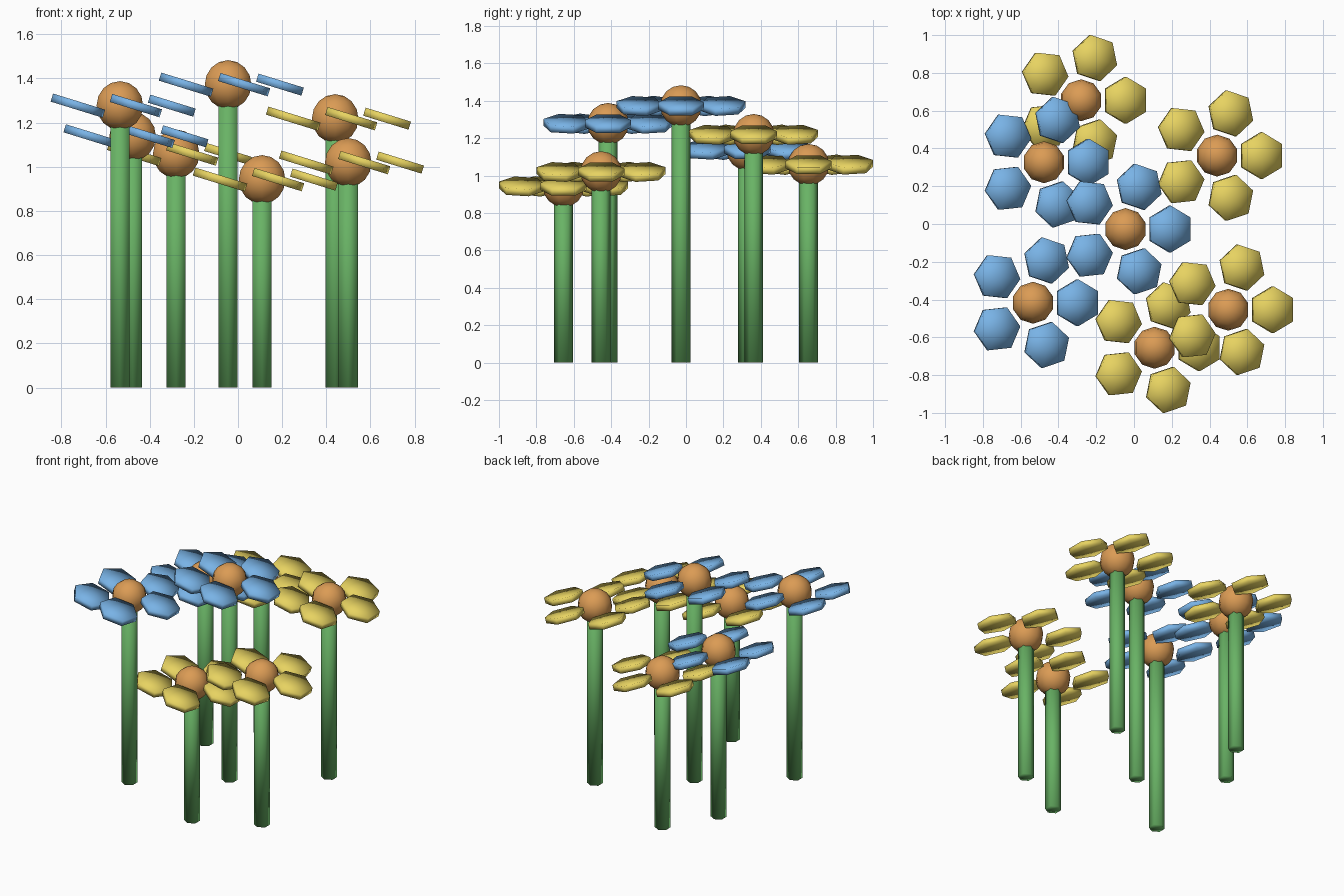
import bpy, bmesh, math
from mathutils import Matrix, Vector

if "Cube" in bpy.data.objects:
    bpy.data.objects.remove(bpy.data.objects["Cube"])

HEAD_R, STEM_R = 0.111, 0.05
PETAL_R, PETAL_T, PETAL_DIST, TILT = 0.124, 0.038, 0.235, 0.3


def material(name, rgb):
    m = bpy.data.materials.new(name)
    m.diffuse_color = (*rgb, 1)
    m.use_nodes = True
    m.node_tree.nodes["Principled BSDF"].inputs["Base Color"].default_value = m.diffuse_color
    return m


GREEN = material("stem_green", (0.14, 0.45, 0.13))
ORANGE = material("centre_orange", (0.71, 0.33, 0.09))
BLUE = material("petal_blue", (0.19, 0.45, 0.79))
YELLOW = material("petal_yellow", (0.80, 0.65, 0.12))


def finish(name, bm, mat, loc):
    for f in bm.faces:
        f.smooth = True
    me = bpy.data.meshes.new(name)
    bm.to_mesh(me)
    bm.free()
    me.materials.append(mat)
    ob = bpy.data.objects.new(name, me)
    ob.location = loc
    bpy.context.collection.objects.link(ob)


def prism(bm, radius, depth, matrix):
    bmesh.ops.create_cone(bm, cap_ends=True, cap_tris=True, segments=6,
                          radius1=radius, radius2=radius, depth=depth, matrix=matrix)


def flower(i, x, y, z, petal_mat):
    # Hexagonal stem from the ground up into the flower centre
    bm = bmesh.new()
    prism(bm, STEM_R, z, Matrix.Translation((0, 0, z / 2)))
    finish(f"stem_{i}", bm, GREEN, (x, y, 0))

    # Round flower centre
    bm = bmesh.new()
    bmesh.ops.create_uvsphere(bm, u_segments=10, v_segments=8, radius=HEAD_R)
    finish(f"flower_centre_{i}", bm, ORANGE, (x, y, z))

    # Five hexagonal petals in a level ring, all tilted the same way
    bm = bmesh.new()
    for k in range(5):
        a = k * math.tau / 5
        pos = Vector((math.cos(a), math.sin(a), 0)) * PETAL_DIST
        prism(bm, PETAL_R, PETAL_T, Matrix.Translation(pos)
              @ Matrix.Rotation(TILT, 4, 'Y') @ Matrix.Rotation(a, 4, 'Z'))
    finish(f"petals_{i}", bm, petal_mat, (x, y, z))


# Flower positions, head heights and petal colours
FLOWERS = [
    (-0.28, 0.655, 1.058, YELLOW),
    (-0.477, 0.327, 1.138, BLUE),
    (0.44, 0.362, 1.218, YELLOW),
    (-0.045, -0.027, 1.372, BLUE),
    (-0.535, -0.417, 1.277, BLUE),
    (0.109, -0.655, 0.942, YELLOW),
    (0.499, -0.454, 1.019, YELLOW),
]
for i, f in enumerate(FLOWERS, 1):
    flower(i, *f)
